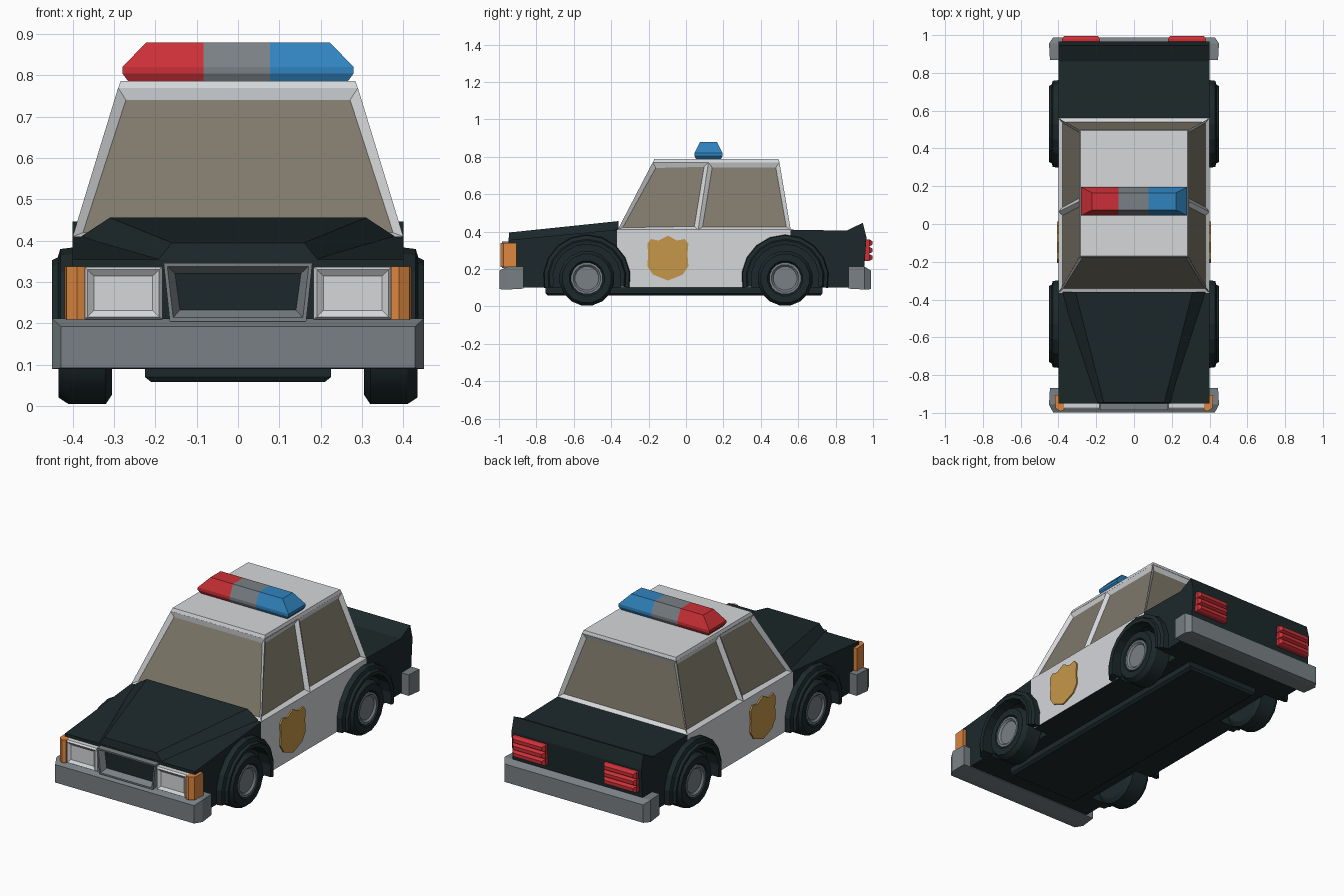
import bpy, bmesh
from math import sin, cos, radians, pi
from mathutils import Vector

if "Cube" in bpy.data.objects:
    bpy.data.objects.remove(bpy.data.objects["Cube"])


def colour(name, r, g, b):
    m = bpy.data.materials.new(name)
    m.diffuse_color = (r, g, b, 1)
    m.use_nodes = True
    m.node_tree.nodes["Principled BSDF"].inputs["Base Color"].default_value = m.diffuse_color
    return m


DARK = colour("dark_paint", 0.012, 0.022, 0.024)
WHITE = colour("white_paint", 0.66, 0.68, 0.70)
GLASS = colour("tinted_glass", 0.21, 0.19, 0.145)
GREY = colour("grey_metal", 0.19, 0.215, 0.23)
RED = colour("red_lens", 0.60, 0.03, 0.038)
BLUE = colour("blue_lens", 0.03, 0.23, 0.52)
ORANGE = colour("orange_lens", 0.72, 0.24, 0.05)
GOLD = colour("gold_badge", 0.56, 0.31, 0.065)


def finish(name, bm, mats, smooth=False):
    me = bpy.data.meshes.new(name)
    bm.to_mesh(me)
    bm.free()
    for m in mats:
        me.materials.append(m)
    ob = bpy.data.objects.new(name, me)
    bpy.context.collection.objects.link(ob)
    if smooth:
        bpy.ops.object.select_all(action='DESELECT')
        ob.select_set(True)
        bpy.context.view_layer.objects.active = ob
        bpy.ops.object.shade_smooth_by_angle(angle=radians(32))
    return ob


def loft(rings):
    """Skin a list of closed rings and cap both ends."""
    bm = bmesh.new()
    vs = [[bm.verts.new(p) for p in r] for r in rings]
    n = len(rings[0])
    for a, b in zip(vs, vs[1:]):
        for i in range(n):
            j = (i + 1) % n
            bm.faces.new((a[i], a[j], b[j], b[i]))
    bm.faces.new(vs[0])
    bm.faces.new(vs[-1])
    bmesh.ops.recalc_face_normals(bm, faces=bm.faces[:])
    return bm


def rect_z(x0, x1, y0, y1, z):
    return [(x0, y0, z), (x1, y0, z), (x1, y1, z), (x0, y1, z)]


def rect_y(x0, x1, z0, z1, y):
    return [(x0, y, z0), (x1, y, z0), (x1, y, z1), (x0, y, z1)]


def box(x0, x1, y0, y1, z0, z1):
    return loft([rect_z(x0, x1, y0, y1, z0), rect_z(x0, x1, y0, y1, z1)])


def inset(bm, faces, width, depth, mat):
    bmesh.ops.inset_individual(bm, faces=faces, thickness=width, depth=depth)
    for f in faces:
        f.material_index = mat


def front_faces(bm):
    bm.normal_update()
    return [f for f in bm.faces if f.normal.y < -0.9]


# Lower body: side profile with wheel openings, white across the doors
AXLES = {"front": -0.53, "rear": 0.53}
AXLE_Z = 0.15


def arch(cy, r=0.19):
    return [(cy + r * cos(radians(a)), AXLE_Z + r * sin(radians(a)))
            for a in [-15.3 + i * 21.06 for i in range(11)]]


profile = ([(-0.95, 0.355), (-0.37, 0.41), (0.56, 0.41), (0.86, 0.405),
            (0.945, 0.447), (0.965, 0.37), (0.945, 0.10)]
           + arch(0.53) + arch(-0.53) + [(-0.94, 0.10)])
bm = loft([[(x, y, z) for y, z in profile] for x in (-0.40, 0.40)])
for y in (-0.37, 0.56):
    bmesh.ops.bisect_plane(bm, geom=bm.verts[:] + bm.edges[:] + bm.faces[:],
                           plane_co=(0, y, 0), plane_no=(0, 1, 0))
bm.normal_update()
for f in bm.faces:
    y = f.calc_center_bounds().y
    f.material_index = int(abs(f.normal.x) > 0.9 and -0.37 < y < 0.56)
finish("lower_body", bm, [DARK, WHITE])

# Inner block behind the wheels, and chassis underneath
finish("wheel_well_block", box(-0.305, 0.305, -0.90, 0.90, 0.10, 0.34), [DARK])
finish("chassis", loft([rect_z(-0.21, 0.21, -0.74, 0.72, 0.058),
                        rect_z(-0.225, 0.225, -0.75, 0.73, 0.07),
                        rect_z(-0.225, 0.225, -0.75, 0.73, 0.11)]), [DARK])

# Raised hood
finish("hood", loft([
    [(-0.20, -0.95, 0.345), (0.20, -0.95, 0.345), (0.395, -0.36, 0.40), (-0.395, -0.36, 0.40)],
    [(-0.16, -0.945, 0.395), (0.16, -0.945, 0.395), (0.31, -0.36, 0.456), (-0.31, -0.36, 0.456)],
]), [DARK])

# Cabin: tapered shell split at the door pillar, with recessed windows


def cabin_ring(x, y0, ym, y1, z):
    return [(-x, y0, z), (x, y0, z), (x, ym, z), (x, y1, z), (-x, y1, z), (-x, ym, z)]


bm = loft([cabin_ring(0.40, -0.365, 0.065, 0.56, 0.41),
           cabin_ring(0.29, -0.178, 0.12, 0.50, 0.77),
           ])
bm.normal_update()
inset(bm, [f for f in bm.faces if abs(f.normal.z) < 0.8], 0.031, -0.016, 1)
finish("cabin", bm, [WHITE, GLASS])
finish("roof", loft([rect_z(-0.29, 0.29, -0.178, 0.50, 0.768),
                     rect_z(-0.284, 0.284, -0.17, 0.495, 0.787)]), [WHITE])

# Light bar: red, grey and blue along its length


def bar_ring(x, y, z):
    return rect_z(-x, x, 0.12 - y, 0.12 + y, z)


bm = loft([bar_ring(0.265, 0.065, 0.785), bar_ring(0.28, 0.075, 0.805),
           bar_ring(0.28, 0.075, 0.82), bar_ring(0.222, 0.045, 0.88)])
for x in (-0.083, 0.078):
    bmesh.ops.bisect_plane(bm, geom=bm.verts[:] + bm.edges[:] + bm.faces[:],
                           plane_co=(x, 0, 0), plane_no=(1, 0, 0))
for f in bm.faces:
    x = f.calc_center_median().x
    f.material_index = 0 if x < -0.083 else 2 if x > 0.078 else 1
finish("light_bar", bm, [RED, GREY, BLUE])

# Bumpers with sloped edges
for end, s, reach in (("front", -1, 0.998), ("rear", 1, 0.988)):
    finish(end + "_bumper", loft([
        rect_y(-0.445, 0.445, 0.095, 0.212, s * 0.868),
        rect_y(-0.45, 0.45, 0.09, 0.212, s * 0.955),
        rect_y(-0.428, 0.428, 0.092, 0.192, s * reach)]), [GREY])

# Grille with a dark recessed opening


def grille_ring(y, k):
    return [(-0.165 * k, y, 0.205), (0.165 * k, y, 0.205), (0.18 * k, y, 0.346), (-0.18 * k, y, 0.346)]


bm = loft([grille_ring(-0.94, 1), grille_ring(-0.985, 1)])
inset(bm, front_faces(bm), 0.012, 0, 0)
mouth = [f for f in front_faces(bm) if abs(f.calc_center_median().x) < 0.01 and
         0.25 < f.calc_center_median().z < 0.3]
inset(bm, mouth, 0.025, -0.03, 1)
finish("grille", bm, [GREY, DARK])


def ring_x(r, x, cy, n=16):
    return [(x, cy + r * cos(2 * pi * (i + 0.5) / n), AXLE_Z + r * sin(2 * pi * (i + 0.5) / n))
            for i in range(n)]


shield = [(0, 0.378), (0.05, 0.352), (0.09, 0.36), (0.11, 0.335), (0.105, 0.28),
          (0.11, 0.215), (0.08, 0.17), (0, 0.138)]
shield += [(-y, z) for y, z in shield[-2:0:-1]]

# Parts repeated on both sides
for side, s in (("left", -1), ("right", 1)):
    # headlight with a recessed lens, orange corner lamp
    x0, x1 = sorted((s * 0.183, s * 0.372))
    bm = loft([rect_y(x0, x1, 0.21, 0.337, -0.93), rect_y(x0, x1, 0.21, 0.337, -0.975),
               rect_y(x0 + 0.008, x1 - 0.008, 0.216, 0.33, -0.985)])
    inset(bm, front_faces(bm), 0.022, -0.012, 0)
    finish(side + "_headlight", bm, [WHITE])
    finish(side + "_corner_lamp", loft([
        [(s * x, y, z) for x, y in ((0.37, -0.985), (0.39, -0.992), (0.415, -0.975),
                                    (0.42, -0.905), (0.37, -0.905))]
        for z in (0.21, 0.338)]), [ORANGE])

    # ridged tail light
    x0, x1 = sorted((s * 0.18, s * 0.382))
    finish(side + "_tail_light", box(x0 + 0.008, x1 - 0.008, 0.93, 0.978, 0.245, 0.357), [RED])
    for i in range(3):
        z = 0.243 + i * 0.039
        finish(f"{side}_tail_ridge_{i + 1}", loft([
            rect_y(x0, x1, z, z + 0.037, 0.955),
            rect_y(x0, x1, z, z + 0.037, 0.98),
            rect_y(x0 + 0.012, x1 - 0.012, z + 0.009, z + 0.028, 0.996)]), [RED])

    # door badge
    finish(side + "_door_badge", loft([[(s * x, y - 0.097, z) for y, z in shield]
                                       for x in (0.399, 0.408)]), [GOLD])

    for end, cy in AXLES.items():
        # tyre and hub
        finish(f"{end}_{side}_tyre", loft([ring_x(r, s * x, cy) for r, x in (
            (0.125, 0.305), (0.148, 0.32), (0.148, 0.41), (0.132, 0.434),
            (0.095, 0.434), (0.085, 0.42))]), [DARK], True)
        finish(f"{end}_{side}_hub", loft([ring_x(r, s * x, cy) for r, x in (
            (0.086, 0.41), (0.086, 0.432), (0.074, 0.432), (0.064, 0.422))]), [GREY], True)

        # stepped wheel arch flare
        section = ((0.182, 0.38), (0.182, 0.447), (0.203, 0.45), (0.21, 0.436),
                   (0.23, 0.43), (0.235, 0.39))
        rings = []
        for i in range(11):
            a = radians(-13 + i * 20.6)
            rings.append([(s * x, cy + r * cos(a), AXLE_Z + r * sin(a)) for r, x in section])
        finish(f"{end}_{side}_arch", loft(rings), [DARK])
